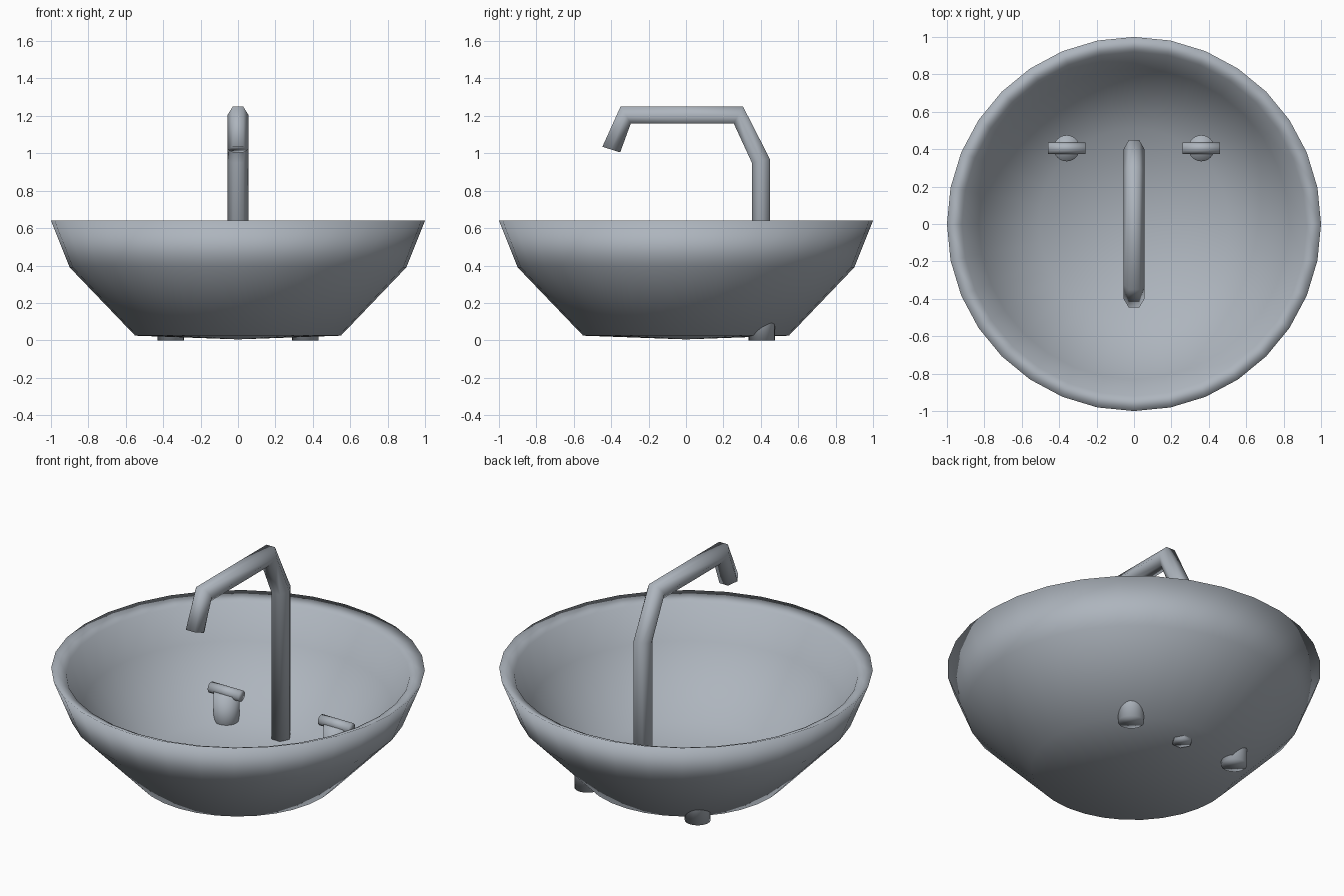
import bpy, bmesh, math
from mathutils import Vector

cube = bpy.data.objects.get("Cube")
if cube:
    bpy.data.objects.remove(cube, do_unlink=True)

# Single glazed grey colour
grey = bpy.data.materials.new("blue_grey")
grey.use_nodes = True
colour = (0.42, 0.46, 0.51, 1)
grey.diffuse_color = colour
grey.node_tree.nodes["Principled BSDF"].inputs["Base Color"].default_value = colour


def finish(name, bm):
    """Turn a bmesh into a smooth, coloured object."""
    bmesh.ops.recalc_face_normals(bm, faces=bm.faces)
    for f in bm.faces:
        f.smooth = True
    mesh = bpy.data.meshes.new(name)
    bm.to_mesh(mesh)
    bm.free()
    mesh.materials.append(grey)
    obj = bpy.data.objects.new(name, mesh)
    bpy.context.collection.objects.link(obj)
    return obj


def lathe(name, profile, steps):
    """Spin an (r, z) profile around the z axis."""
    bm = bmesh.new()
    verts = [bm.verts.new((r, 0, z)) for r, z in profile]
    edges = [bm.edges.new(pair) for pair in zip(verts, verts[1:])]
    bmesh.ops.spin(bm, geom=verts + edges, cent=(0, 0, 0), axis=(0, 0, 1),
                   angle=math.tau, steps=steps, use_duplicate=False)
    bmesh.ops.remove_doubles(bm, verts=bm.verts, dist=0.0005)
    return finish(name, bm)


def cylinder(name, radius, length, location, along_x=False):
    bm = bmesh.new()
    bmesh.ops.create_cone(bm, cap_ends=True, segments=24, radius1=radius,
                          radius2=radius, depth=length)
    obj = finish(name, bm)
    obj.location = location
    if along_x:
        obj.rotation_euler.y = math.pi / 2
    return obj


# Bowl: outer wall up, sloping rim, inner wall down
lathe("basin", [(0, 0.005), (0.55, 0.025), (0.9, 0.39), (1, 0.64),
                (0.92, 0.605), (0.83, 0.42), (0.51, 0.09), (0, 0.07)], 32)

# Faucet: six-sided pipe with mitred bends, given as outer and inner (y, z)
bends = [((0.448, 0.008), (0.352, 0.008)),
         ((0.448, 0.97), (0.352, 0.95)),
         ((0.305, 1.25), (0.255, 1.16)),
         ((-0.35, 1.25), (-0.295, 1.16)),
         ((-0.447, 1.035), (-0.352, 1.005))]
bm = bmesh.new()
rings = []
for outer, inner in bends:
    a, b = Vector((0, *outer)), Vector((0, *inner))
    centre, half = (a + b) / 2, (a - b) / 2 / math.sin(math.pi / 3)
    ring = []
    for i in range(6):
        t = i * math.pi / 3
        ring.append(bm.verts.new(
            centre + half * math.sin(t) + Vector((0.056 * math.cos(t), 0, 0))))
    rings.append(ring)
for low, high in zip(rings, rings[1:]):
    for i in range(6):
        j = (i + 1) % 6
        bm.faces.new((low[i], low[j], high[j], high[i]))
bm.faces.new(rings[0])
bm.faces.new(rings[-1])
finish("faucet", bm)

# Taps: a stem through the basin floor with a crossbar on top
for side, x in (("left", 0.36), ("right", -0.36)):
    cylinder(side + "_tap_stem", 0.07, 0.25, (x, 0.405, 0.125))
    cylinder(side + "_tap_handle", 0.031, 0.2, (x, 0.405, 0.255), along_x=True)
